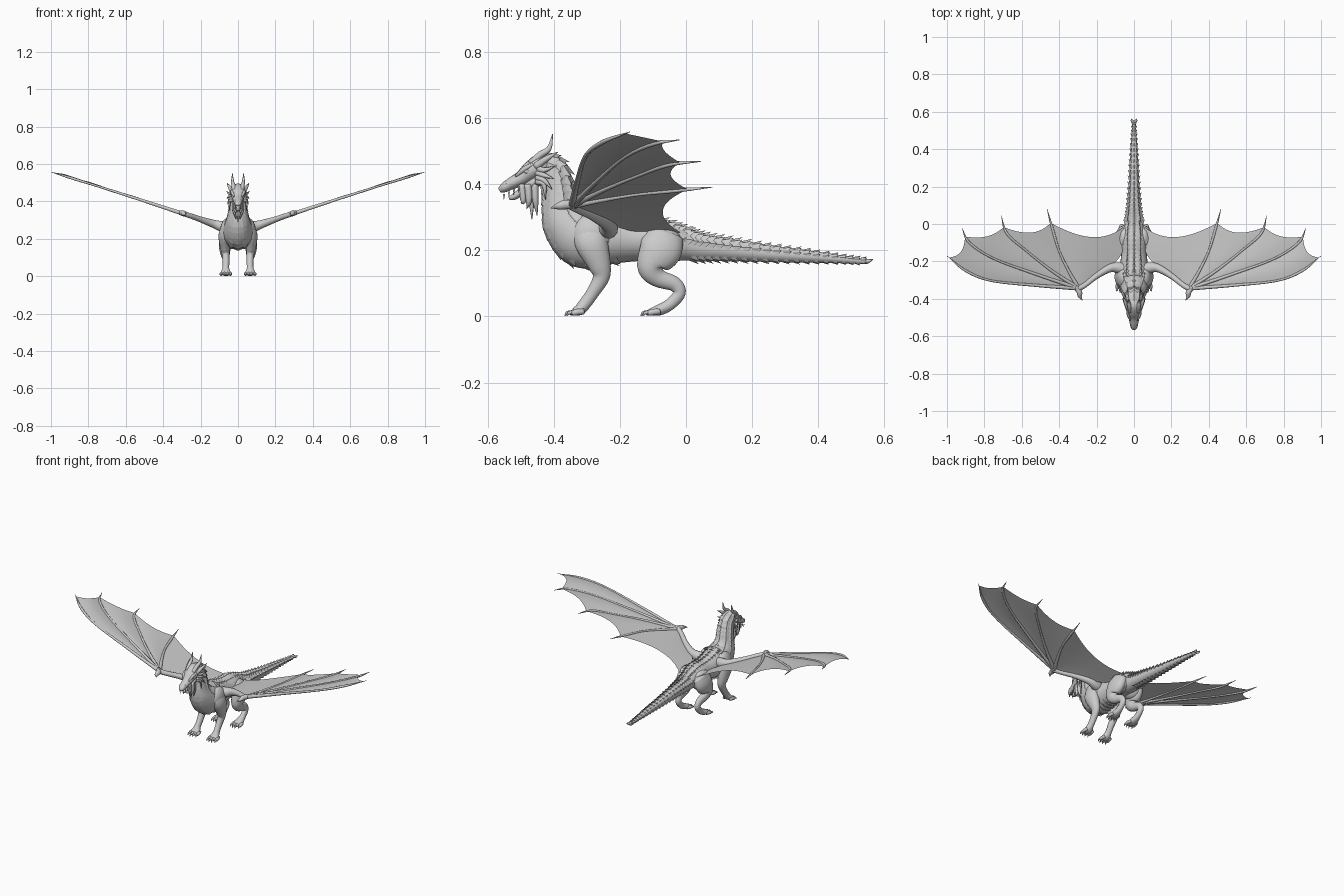
import bpy, bmesh, math
from mathutils import Vector

X, Y, Z = Vector((1, 0, 0)), Vector((0, 1, 0)), Vector((0, 0, 1))


def finish(name, bm, mirror=False, smooth=True):
    me = bpy.data.meshes.new(name)
    bm.to_mesh(me)
    bm.free()
    for p in me.polygons:
        p.use_smooth = smooth
    ob = bpy.data.objects.new(name, me)
    bpy.context.collection.objects.link(ob)
    if mirror:
        ob.modifiers.new("Mirror", 'MIRROR').use_mirror_merge = False
    return ob


def spline(pts, u):
    """Catmull-Rom point at u in 0..1 for tuples of any length."""
    n = len(pts) - 1
    f = min(max(u, 0), 1) * n
    i = min(int(f), n - 1)
    t = f - i
    b, c = pts[i], pts[i + 1]
    a = pts[i - 1] if i else [2 * p - q for p, q in zip(b, c)]
    d = pts[i + 2] if i + 2 <= n else [2 * q - p for p, q in zip(b, c)]
    return [0.5 * (2 * q + (r - p) * t + (2 * p - 5 * q + 4 * r - s) * t * t
                   + (3 * q - p - 3 * r + s) * t ** 3) for p, q, r, s in zip(a, b, c, d)]


def frame(pts, u):
    """Centre, tangent, side, normal and both radii on a path."""
    v = spline(pts, u)
    t = (Vector(spline(pts, u + .01)[:3]) - Vector(spline(pts, u - .01)[:3])).normalized()
    d = (Vector(pts[-1][:3]) - Vector(pts[0][:3])).normalized()
    ref = X if abs(d.x) < .7 else Y
    s = (ref - t * ref.dot(t)).normalized()
    return Vector(v[:3]), t, s, s.cross(t), max(v[3], .0008), max(v[4], .0008)


def add_loft(bm, pts, sides=12, sub=5):
    if len(pts[0]) == 4:
        pts = [(*p, p[3]) for p in pts]
    n = (len(pts) - 1) * sub
    rings = []
    for k in range(n + 1):
        c, t, s, m, a, b = frame(pts, k / n)
        rings.append([bm.verts.new(c + s * a * math.cos(q) + m * b * math.sin(q))
                      for q in [2 * math.pi * j / sides for j in range(sides)]])
    faces = [bm.faces.new(rings[0]), bm.faces.new(rings[-1][::-1])]
    for r, q in zip(rings, rings[1:]):
        for j in range(sides):
            i = (j + 1) % sides
            faces.append(bm.faces.new((r[j], q[j], q[i], r[i])))
    bmesh.ops.recalc_face_normals(bm, faces=faces)


def lofts(name, paths, mirror=False, sides=12, sub=5):
    bm = bmesh.new()
    for p in paths:
        add_loft(bm, p, sides, sub)
    return finish(name, bm, mirror)


def ball(name, loc, size, mirror=True):
    bm = bmesh.new()
    bmesh.ops.create_uvsphere(bm, u_segments=20, v_segments=12, radius=1)
    for v in bm.verts:
        v.co = Vector([a * b + c for a, b, c in zip(v.co, size, loc)])
    return finish(name, bm, mirror)


# Neck, torso and tail in one sweep: x, y, z, half width, half height
body = [(0, -.435, .462, .033, .034), (0, -.402, .44, .04, .046), (0, -.388, .39, .045, .047),
        (0, -.38, .335, .053, .056), (0, -.36, .285, .068, .077), (0, -.31, .243, .082, .097),
        (0, -.24, .236, .078, .08), (0, -.16, .232, .068, .066), (0, -.085, .233, .07, .063),
        (0, -.03, .222, .056, .055), (0, .03, .21, .043, .042), (0, .12, .202, .035, .034),
        (0, .24, .191, .027, .026), (0, .36, .182, .021, .019), (0, .47, .173, .014, .012),
        (0, .55, .166, .008, .008)]
lofts("body", [body], sides=24, sub=6)


# Overlapping scales in rows around the body path
def scale_rows(name, u0, u1, count, rows, length, width, height):
    bm = bmesh.new()
    for k in range(count):
        u = u0 + (u1 - u0) * k / (count - 1)
        c, t, s, n, a, b = frame(body, u)
        f = .35 + .65 * min(1, b / .04)
        for deg in rows:
            q = math.radians(deg)
            o = (s * math.sin(q) + n * math.cos(q)).normalized()
            p = c + s * a * .96 * math.sin(q) + n * b * .96 * math.cos(q)
            w = t.cross(o).normalized() * width * f
            m, L = t * length * f, length * f
            v = [bm.verts.new(x) for x in (p - m * .5, p + m * .35 + w, p + m * .35 - w,
                                           p + m * .75 + o * height * f)]
            for i in ((0, 1, 3), (0, 3, 2), (1, 2, 3), (0, 2, 1)):
                bm.faces.new([v[j] for j in i])
    bmesh.ops.recalc_face_normals(bm, faces=bm.faces[:])
    finish(name, bm, smooth=False)


scale_rows("neck_scales", .03, .34, 13, (-75, -40, 0, 40, 75), .034, .018, .012)
scale_rows("back_scales", .36, .62, 14, (-28, 0, 28), .032, .013, .011)
scale_rows("tail_top_scales", .63, .985, 22, (-70, -35, 0, 35, 70), .034, .015, .013)
scale_rows("tail_belly_scales", .66, .97, 19, (145, 180, 215), .034, .016, .009)
scale_rows("throat_plates", .1, .42, 15, (155, 180, 205), .03, .026, .009)
lofts("tail_tip", [[(0, .545, .166, .008), (.012, .553, .168, .006), (.011, .565, .172, .001)]], True, 8)

# Muscles under the skin
ball("shoulder", (.055, -.285, .245), (.04, .065, .065))
ball("haunch", (.048, -.075, .215), (.045, .065, .06))

# Head
lofts("skull", [[(0, -.4, .462, .025, .024), (0, -.43, .46, .04, .036), (0, -.465, .442, .041, .031),
                 (0, -.497, .418, .03, .023), (0, -.53, .401, .023, .018),
                 (0, -.552, .388, .018, .014), (0, -.564, .38, .008, .007)]], sides=20)
lofts("lower_jaw", [[(0, -.43, .425, .033, .025), (0, -.465, .402, .03, .017), (0, -.495, .379, .021, .012),
                     (0, -.52, .362, .015, .01), (0, -.535, .357, .007, .005)]], sides=16)
lofts("long_horn", [[(.02, -.47, .462, .011), (.025, -.44, .489, .011), (.029, -.414, .508, .008),
                     (.03, -.403, .552, .001)]], True, 10)
lofts("side_horn", [[(.032, -.455, .453, .012), (.046, -.42, .478, .009), (.058, -.388, .497, .001)]], True, 10)
ball("eye", (.031, -.48, .438), (.008, .01, .007))
lofts("brow", [[(.02, -.515, .424, .004), (.031, -.485, .448, .008), (.037, -.45, .466, .001)]], True, 8)
lofts("nostril", [[(.012, -.555, .388, .005), (.013, -.545, .402, .006), (.012, -.53, .415, .001)]], True, 8)
lofts("cheek_spikes", [[(.03, -.45, z, .011), (.045, -.43, z - .008, .008), (x, y, z - dz, .001)]
                       for z, x, y, dz in ((.45, .062, -.395, -.005), (.435, .06, -.4, .018),
                                           (.42, .055, -.405, .035), (.408, .045, -.425, .055))], True, 8, 3)
lofts("beard", [[(x, y, .4, .012), (x * 1.1, y + .003, .35, .009), (x * .6, y + dy, z, .001)]
                for x, y, dy, z in ((.006, -.47, .004, .293), (.018, -.458, .008, .305),
                                    (.02, -.478, -.004, .325), (.012, -.495, -.004, .345))], True, 8)
lofts("teeth", [[(.017 - .002 * i + .001, -.505 - .015 * i, .394 - .008 * i, .0035),
                 (.017 - .002 * i, -.506 - .015 * i, .374 - .007 * i, .0008)] for i in range(4)], True, 6, 1)

# Legs and clawed paws
lofts("front_leg", [[(.055, -.30, .27, .028, .05), (.07, -.285, .22, .034, .05), (.07, -.263, .16, .027, .036),
                     (.066, -.256, .12, .021, .026), (.064, -.28, .075, .018, .02), (.065, -.303, .042, .018, .019),
                     (.065, -.32, .022, .026, .018), (.065, -.338, .014, .024, .012)]], True, 18)
lofts("hind_leg", [[(.05, -.06, .25, .03, .055), (.066, -.078, .2, .035, .065), (.07, -.105, .15, .031, .044),
                    (.068, -.085, .117, .024, .029), (.066, -.035, .098, .018, .023), (.065, -.02, .07, .016, .019),
                    (.065, -.048, .037, .017, .018), (.065, -.08, .02, .025, .017),
                    (.065, -.108, .013, .023, .011)]], True, 18)
for name, y in (("front", -.325), ("hind", -.095)):
    cols = [(-1.5, .006), (-.5, 0), (.5, 0), (1.5, .006)]
    lofts(name + "_toes", [[(.065 + i * .013, y + .01 + d, .015, .009), (.065 + i * .016, y - .012 + d, .013, .01),
                            (.065 + i * .017, y - .026 + d, .009, .007)] for i, d in cols], True, 10, 4)
    lofts(name + "_claws", [[(.065 + i * .017, y - .02 + d, .012, .006), (.065 + i * .0175, y - .034 + d, .011, .005),
                             (.065 + i * .018, y - .042 + d, .001, .001)] for i, d in cols], True, 8, 4)


# Wings: planned in top view, height follows the span
def lift(x):
    return .235 + .345 * x - .022 * x * x


wrist = (.295, -.345)
fingers = [[wrist, (.53, -.328), (.765, -.303), (.9, -.25), (1, -.17)],
           [wrist, (.52, -.27), (.75, -.185), (.88, -.1), (.92, -.02)],
           [wrist, (.44, -.25), (.58, -.14), (.68, -.05), (.71, .045)],
           [wrist, (.35, -.25), (.4, -.145), (.435, -.03), (.465, .08)]]
root = [wrist, (.21, -.272), (.12, -.222), (.06, -.14), (.055, .025)]
radii = (.011, .008, .006, .007, .001)
lofts("wing_fingers", [[(x, y, lift(x), r) for (x, y), r in zip(f, radii)] for f in fingers], True, 10, 8)
lofts("wing_arm", [[(.03, -.25, .262, .03), (.08, -.235, .266, .03), (.13, -.237, .28, .022),
                    (.2, -.278, .304, .016), (.26, -.325, .325, .014), (.3, -.348, .338, .015)]], True, 14)
lofts("wing_thumb", [[(.31, -.335, .34, .013), (.292, -.365, .338, .015), (.29, -.385, .334, .011),
                      (.276, -.408, .328, .001)]], True, 10)

# Scalloped membrane panels between neighbouring fingers
bm = bmesh.new()
NU, NV = 24, 14
for k, (fa, fb) in enumerate(zip(fingers, fingers[1:] + [root])):
    ea, eb = (.97, .85, .84, .83, .94)[k:k + 2]
    dip = (.06, .07, .1, .1)[k]
    grid = []
    for i in range(NU + 1):
        row = []
        for j in range(NV + 1):
            v = j / NV
            u = (i / NU) * (ea + (eb - ea) * v - dip * 4 * v * (1 - v))
            a, b = spline(fa, u), spline(fb, u)
            x, y = a[0] + (b[0] - a[0]) * v, a[1] + (b[1] - a[1]) * v
            row.append(bm.verts.new((x, y, lift(x) + .012 * u * math.sin(math.pi * v))))
        grid.append(row)
    for i in range(NU):
        for j in range(NV):
            bm.faces.new((grid[i][j], grid[i + 1][j], grid[i + 1][j + 1], grid[i][j + 1]))
bmesh.ops.remove_doubles(bm, verts=bm.verts[:], dist=.0004)
bm.normal_update()
for f in bm.faces:
    if f.normal.z < 0:
        f.normal_flip()
finish("wing_membrane", bm, True)
